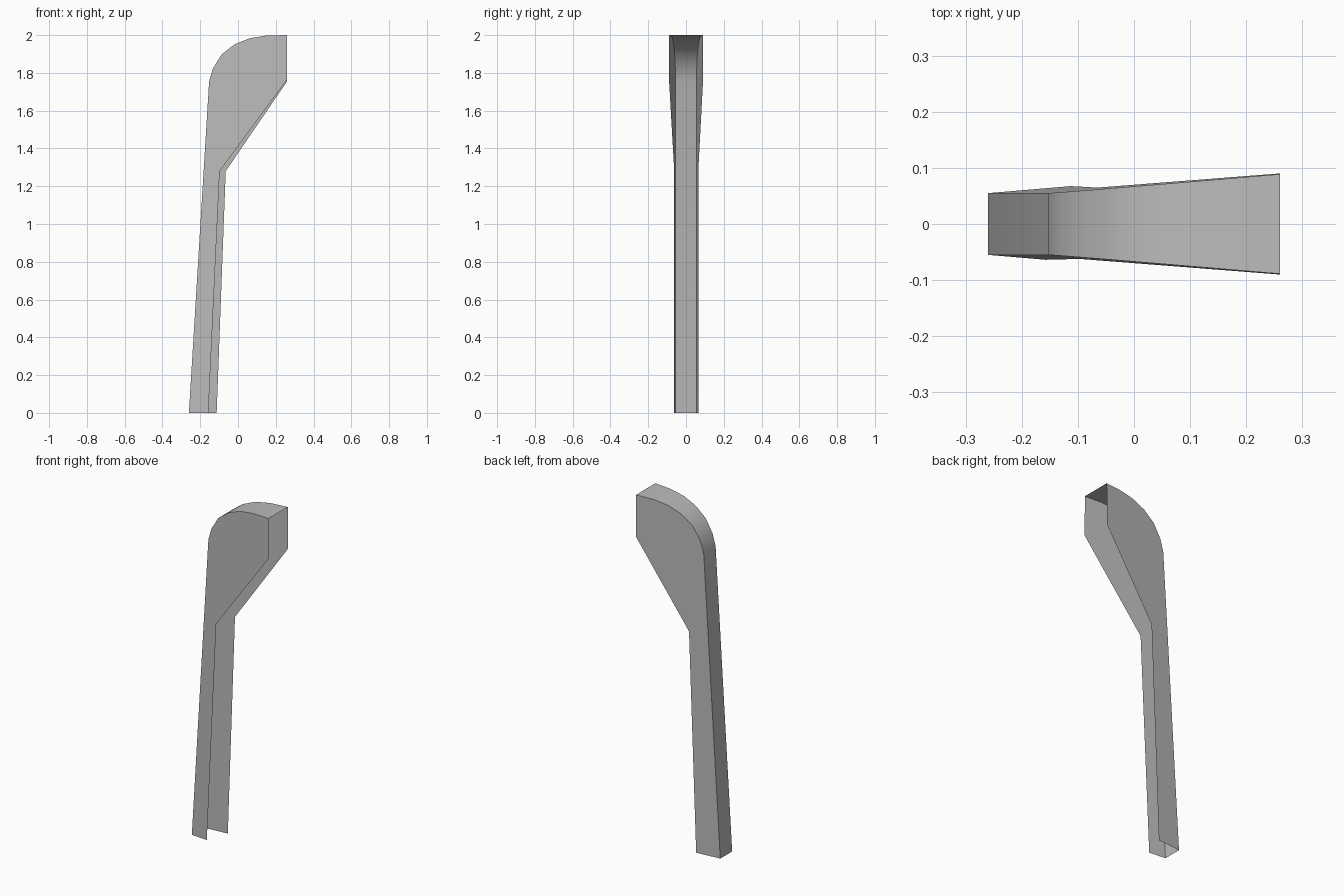
import bpy
import bmesh

cube = bpy.data.objects.get("Cube")
if cube:
    bpy.data.objects.remove(cube, do_unlink=True)

grey = bpy.data.materials.new("plain grey")
grey.use_nodes = True
colour = (0.5, 0.5, 0.5, 1.0)
grey.diffuse_color = colour
grey.node_tree.nodes["Principled BSDF"].inputs["Base Color"].default_value = colour

# Side profile (x, z): the straight outer leg, then the curved shoulder
OUTER = [(-0.26, 0.0), (-0.153, 1.755), (-0.132, 1.825), (-0.085, 1.90),
         (-0.016, 1.952), (0.063, 1.984), (0.153, 1.998), (0.26, 2.0)]
# Open edge of each wall, from the head down to the foot
FRONT_EDGE = [(0.26, 1.765), (-0.097, 1.28), (-0.157, 0.0)]
BACK_EDGE = [(0.26, 1.755), (-0.065, 1.28), (-0.113, 0.0)]


def half_width(x, z):
    """Walls splay outwards with distance from the leg's outer line."""
    leg_x = -0.26 + 0.107 * z / 1.755
    return 0.055 + 0.085 * (x - leg_x)


def point(x, z, side):
    return (x, side * half_width(x, z), z)


def make_sheet(name, faces):
    """Make an open sheet from a list of faces given as corner points."""
    bm = bmesh.new()
    for corners in faces:
        bm.faces.new([bm.verts.new(c) for c in corners])
    bmesh.ops.remove_doubles(bm, verts=bm.verts, dist=0.0001)
    mesh = bpy.data.meshes.new(name)
    bm.to_mesh(mesh)
    bm.free()
    mesh.materials.append(grey)
    obj = bpy.data.objects.new(name, mesh)
    bpy.context.collection.objects.link(obj)
    return obj


# Outer strip: spine of the channel, running up the leg and over the shoulder
strip = make_sheet("outer_strip", [
    [point(*a, 1), point(*a, -1), point(*b, -1), point(*b, 1)]
    for a, b in zip(OUTER, OUTER[1:])])
bpy.context.view_layer.objects.active = strip
strip.select_set(True)
bpy.ops.object.shade_smooth_by_angle(angle=0.7)

# Side walls: the back one is wider along the leg, and the inner side is open
make_sheet("front_wall", [[point(*p, -1) for p in reversed(OUTER + FRONT_EDGE)]])
make_sheet("back_wall", [[point(*p, 1) for p in OUTER + BACK_EDGE]])
